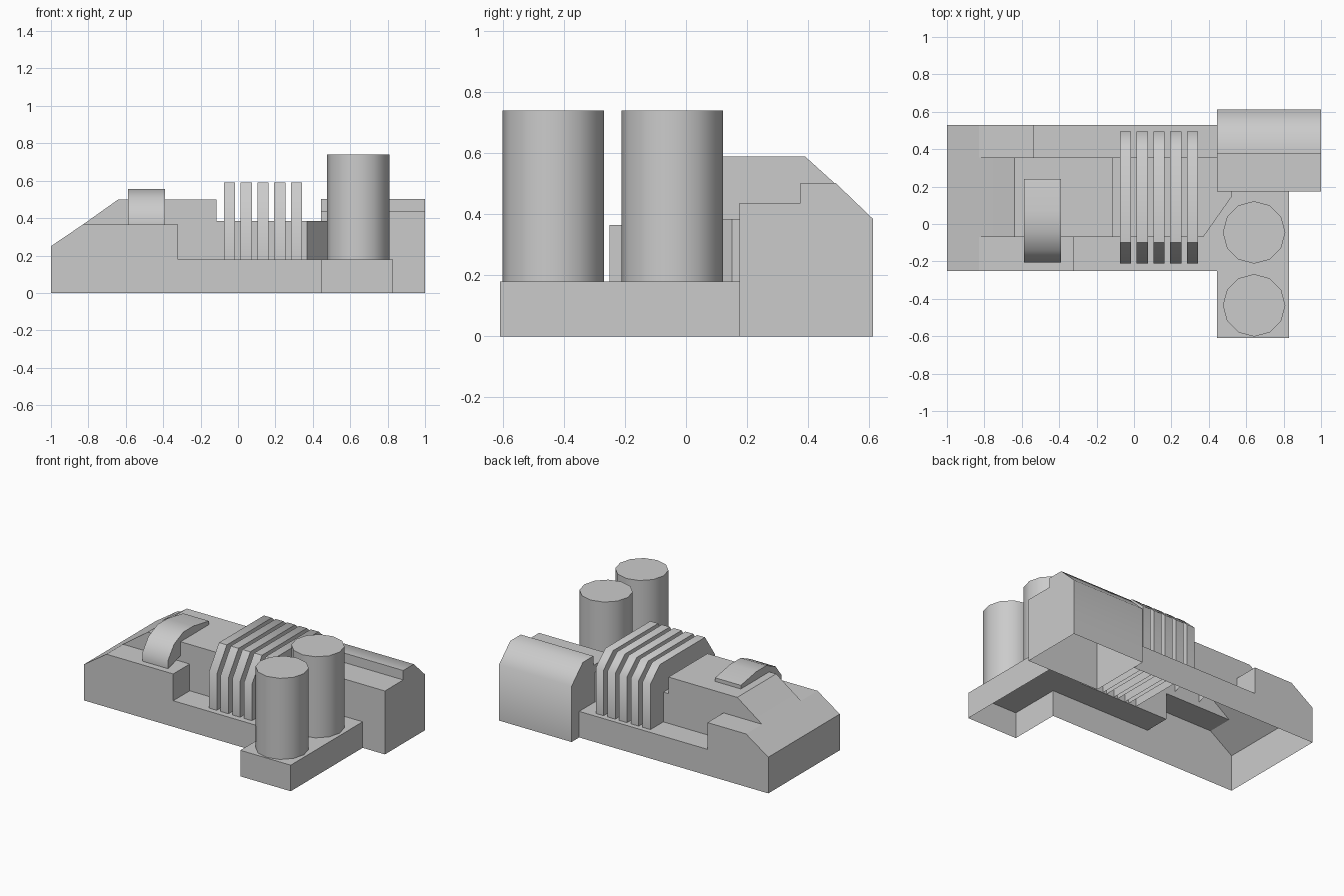
import bpy, bmesh, math

if "Cube" in bpy.data.objects:
    bpy.data.objects.remove(bpy.data.objects["Cube"])


def finish(name, faces, angle=50):
    """Make one object from a list of faces (point lists), welding shared corners."""
    bm = bmesh.new()
    for pts in faces:
        bm.faces.new([bm.verts.new(p) for p in pts])
    bmesh.ops.remove_doubles(bm, verts=bm.verts, dist=0.0005)
    bmesh.ops.recalc_face_normals(bm, faces=bm.faces)
    me = bpy.data.meshes.new(name)
    bm.to_mesh(me)
    bm.free()
    ob = bpy.data.objects.new(name, me)
    bpy.context.collection.objects.link(ob)
    bpy.ops.object.select_all(action='DESELECT')
    ob.select_set(True)
    bpy.context.view_layer.objects.active = ob
    bpy.ops.object.shade_smooth_by_angle(angle=math.radians(angle))
    return ob


def flat(pts, z):
    return [[(x, y, z) for x, y in pts]]


def side(pts, y):
    return [[(x, y, z) for x, z in pts]]


def wall(path, z0, z1):
    return [[(*a, z0), (*b, z0), (*b, z1), (*a, z1)] for a, b in zip(path, path[1:])]


def strip(profile, y0, y1):
    return [[(a[0], y0, a[1]), (b[0], y0, b[1]), (b[0], y1, b[1]), (a[0], y1, a[1])]
            for a, b in zip(profile, profile[1:])]


def open_prism(name, yz, x0, x1):
    """Extrude a (y, z) profile along x with end caps, leaving the bottom open."""
    f = [[(x, y, z) for y, z in yz] for x in (x0, x1)]
    f += [[(x0, *a), (x1, *a), (x1, *b), (x0, *b)] for a, b in zip(yz, yz[1:])]
    return finish(name, f)


# Hull shell, open underneath
F, B, IN_F, IN_B = -0.25, 0.53, -0.07, 0.355       # outer and inner y limits
LOW, MID, DECK, TOP = 0.18, 0.365, 0.385, 0.5      # levels
NOSE, CUT_F, CUT_B, STEP, END = -0.83, -0.32, -0.535, -0.115, 0.445
hull = []
for y_out, y_in, cut in ((F, IN_F, CUT_F), (B, IN_B, CUT_B)):
    shoulder = [(-1, 0), (-1, 0.25), (NOSE, MID), (cut, MID), (cut, LOW)]
    hull += strip(shoulder, y_out, y_in)
    hull += side(shoulder + [(END, LOW), (END, 0)], y_out)
    x_end = 0.37 if y_in == IN_F else END
    hull += side([(NOSE, MID), (-0.64, TOP), (STEP, TOP), (STEP, DECK),
                  (x_end, DECK), (x_end, LOW), (cut, LOW), (cut, MID)], y_in)
hull += strip([(-1, 0), (-1, 0.25), (NOSE, MID), (-0.64, TOP), (STEP, TOP), (STEP, DECK)],
              IN_F, IN_B)
corner = [(0.37, IN_F), (0.525, 0.15), (0.525, 0.175)]
hull += flat([(STEP, IN_F)] + corner + [(END, 0.175), (END, IN_B), (STEP, IN_B)], DECK)
hull += wall(corner, LOW, DECK)
hull += flat([(CUT_B, IN_B), (END, IN_B), (END, B), (CUT_B, B)], LOW)
# Front ledge and the platform under the tanks
platform = [(END, F), (END, -0.61), (0.83, -0.61), (0.83, 0.175)]
hull += flat([(CUT_F, F)] + platform + corner[::-1] + [(CUT_F, IN_F)], LOW)
hull += wall(platform, 0, LOW)
finish("hull", hull, 30)

# Side block
open_prism("side_block", [(0.175, 0), (0.175, 0.438), (0.375, 0.438), (0.375, 0.503),
                          (0.49, 0.503), (0.613, 0.385), (0.613, 0)], 0.445, 1.0)

# Cooling fins
for i in range(5):
    x = -0.045 + 0.0895 * i
    open_prism(f"fin_{i + 1}", [(-0.21, 0.18), (-0.21, 0.43), (-0.1, 0.59), (0.39, 0.59),
                                (0.495, 0.495), (0.495, 0.18)], x - 0.03, x + 0.03)

# Roof hatch
open_prism("hatch", [(-0.205, 0.365), (-0.205, 0.425), (-0.14, 0.51), (-0.04, 0.555),
                     (0.07, 0.555), (0.24, 0.525), (0.24, 0.49)], -0.587, -0.39)

# Tanks
for i, y in enumerate((-0.435, -0.045)):
    ring = [(0.642 + 0.167 * math.cos(k * math.pi / 6), y + 0.167 * math.sin(k * math.pi / 6))
            for k in range(13)]
    finish(f"tank_{i + 1}", wall(ring, 0.18, 0.74) + flat(ring[:12], 0.74))
